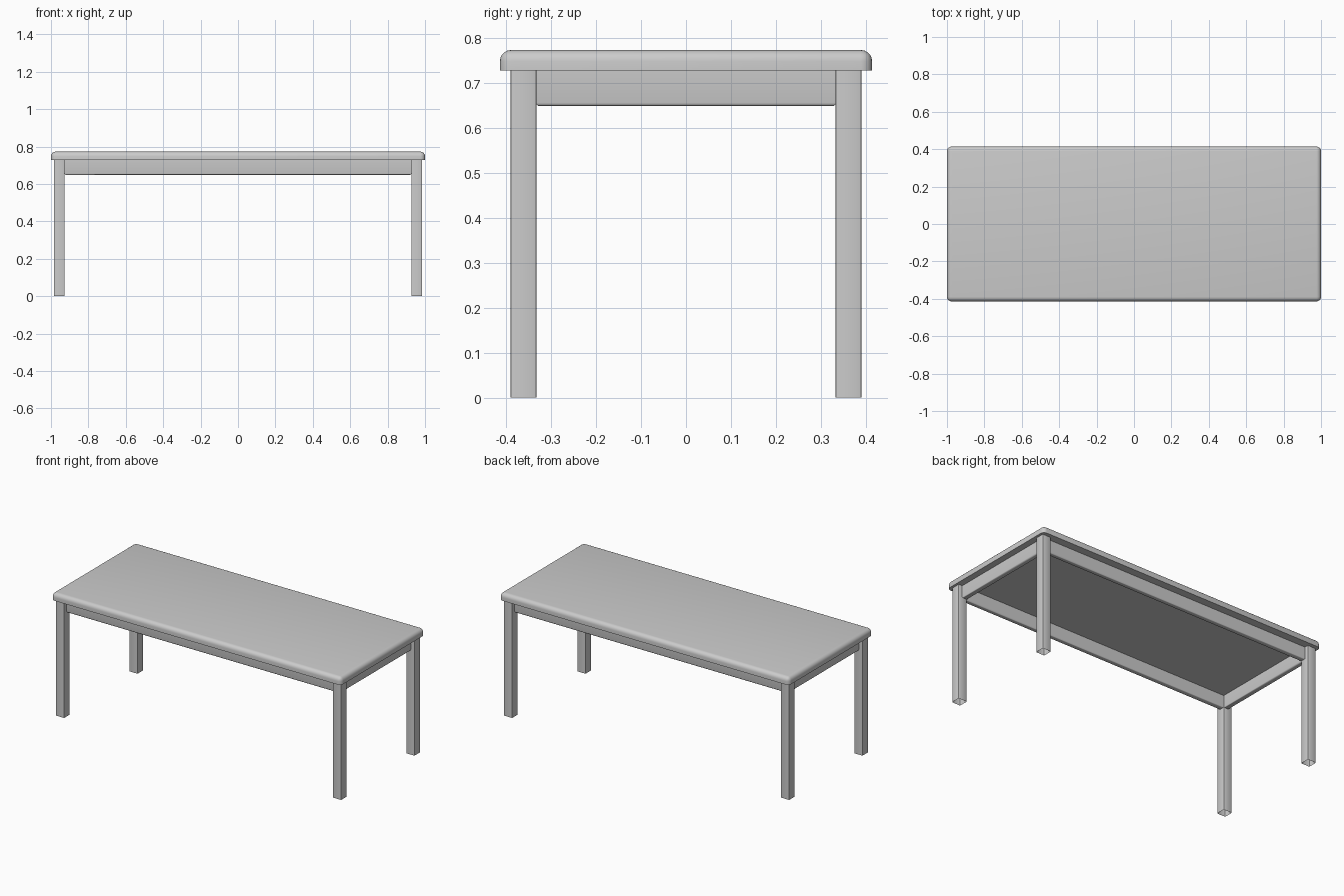
import bpy
import bmesh
from mathutils import Matrix, Vector

if "Cube" in bpy.data.objects:
    bpy.data.objects.remove(bpy.data.objects["Cube"], do_unlink=True)

grey = bpy.data.materials.new("light_grey")
grey.use_nodes = True
colour = (0.6, 0.6, 0.6, 1)
grey.diffuse_color = colour
grey.node_tree.nodes["Principled BSDF"].inputs["Base Color"].default_value = colour


def box(name, low, high, radius, rounded, segments=3, open_bottom=False):
    """Box between two corners; rounded(a, b) picks the edges to bevel."""
    low, high = Vector(low), Vector(high)
    size, centre = high - low, (low + high) / 2
    bm = bmesh.new()
    bmesh.ops.create_cube(bm, size=1, matrix=Matrix.Translation(centre) @ Matrix.Diagonal((*size, 1)))
    edges = [e for e in bm.edges if rounded(*[v.co - centre for v in e.verts])]
    bmesh.ops.bevel(bm, geom=edges, offset=radius, segments=segments, profile=0.5, affect='EDGES')
    if open_bottom:
        base = [f for f in bm.faces if f.normal.z < -0.9]
        bmesh.ops.delete(bm, geom=base, context='FACES_ONLY')
    mesh = bpy.data.meshes.new(name)
    bm.to_mesh(mesh)
    bm.free()
    mesh.materials.append(grey)
    obj = bpy.data.objects.new(name, mesh)
    bpy.context.collection.objects.link(obj)
    bpy.ops.object.select_all(action='DESELECT')
    bpy.context.view_layer.objects.active = obj
    obj.select_set(True)
    bpy.ops.object.shade_smooth_by_angle(angle=0.7)
    return obj


def vertical(a, b):
    return a.z * b.z < 0


def not_bottom(a, b):
    return a.z > 0 or b.z > 0


def bottom(a, b):
    return a.z < 0 and b.z < 0


UNDERSIDE = 0.727
RAIL_BASE = 0.648
LEG_X, LEG_Y = (0.927, 0.985), (0.333, 0.39)
SETBACK = 0.025

# Table top, rounded above with a sharp lower rim
box("table_top", (-1, -0.414, UNDERSIDE), (1, 0.414, 0.773), 0.025, not_bottom, 5)

for sx, side in ((-1, "right"), (1, "left")):
    # Hollow legs, open at the floor
    for sy, end in ((-1, "front"), (1, "back")):
        x, y = sorted(sx * v for v in LEG_X), sorted(sy * v for v in LEG_Y)
        box(f"{end}_{side}_leg", (x[0], y[0], 0), (x[1], y[1], UNDERSIDE),
            0.004, vertical, 2, True)
    # End rails between the legs
    x = sorted((sx * LEG_X[0], sx * (LEG_X[1] - SETBACK)))
    box(f"{side}_rail", (x[0], -LEG_Y[0], RAIL_BASE), (x[1], LEG_Y[0], UNDERSIDE), 0.008, bottom)

# Long rails
for sy, end in ((-1, "front"), (1, "back")):
    y = sorted((sy * LEG_Y[0], sy * (LEG_Y[1] - SETBACK)))
    box(f"{end}_rail", (-LEG_X[0], y[0], RAIL_BASE), (LEG_X[0], y[1], UNDERSIDE), 0.008, bottom)
